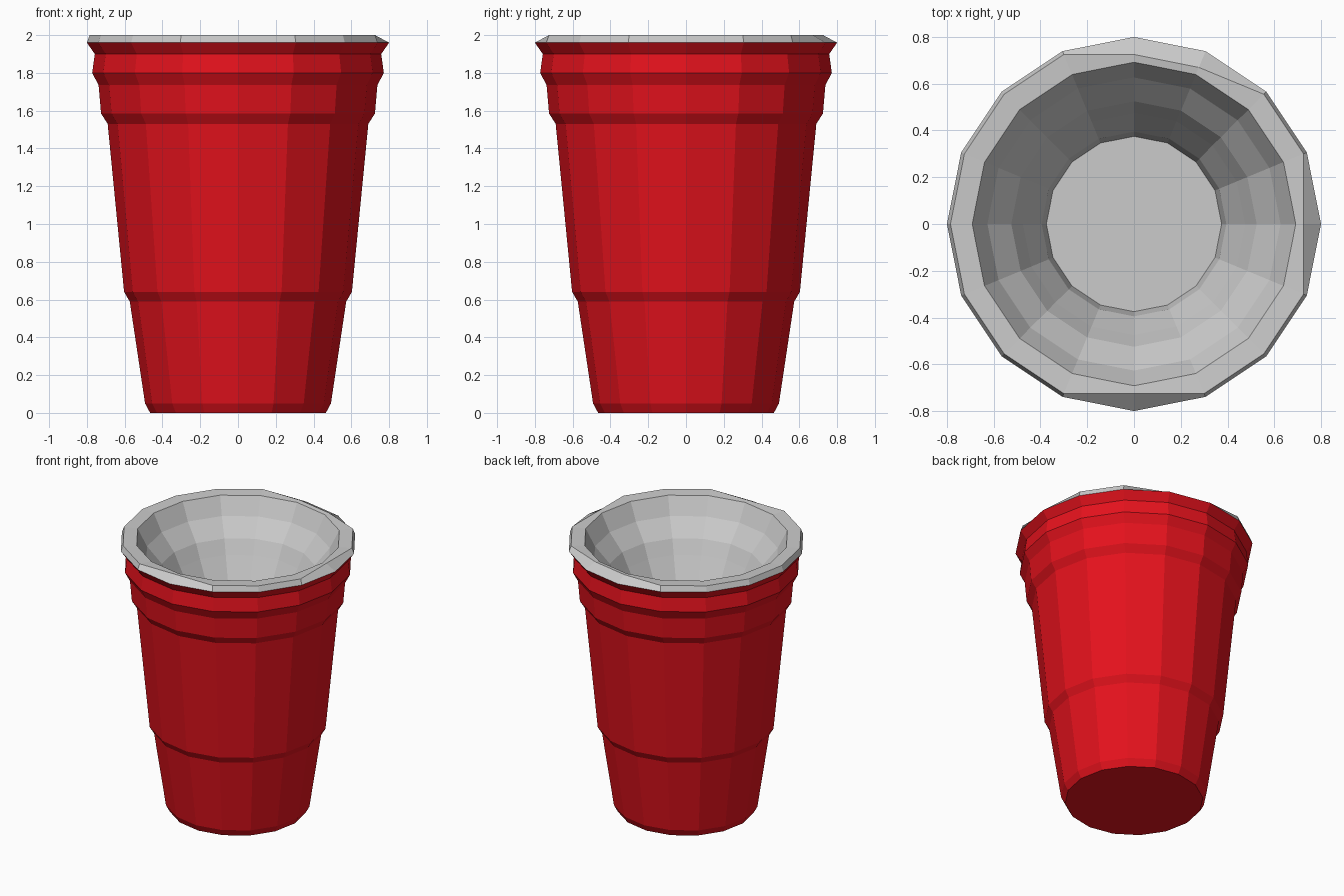
import bpy, bmesh
from math import cos, sin, tau

if "Cube" in bpy.data.objects:
    bpy.data.objects.remove(bpy.data.objects["Cube"])

SIDES = 16


def ring(bm, r, z):
    """One ring of vertices; r is a radius or a list of radii per corner."""
    rs = r if isinstance(r, list) else [r] * SIDES
    return [bm.verts.new((rs[i] * cos(tau * i / SIDES), rs[i] * sin(tau * i / SIDES), z))
            for i in range(SIDES)]


def lathe(name, profile, floor_up, inward=False):
    """Flat-faced surface of revolution, closed by a disc at its first ring."""
    bm = bmesh.new()
    rings = [ring(bm, r, z) for r, z in profile]
    bm.faces.new(rings[0] if floor_up else rings[0][::-1])
    for a, b in zip(rings, rings[1:]):
        for i in range(SIDES):
            j = (i + 1) % SIDES
            quad = [a[i], a[j], b[j], b[i]]
            bm.faces.new(quad[::-1] if inward else quad)
    mesh = bpy.data.meshes.new(name)
    bm.to_mesh(mesh)
    bm.free()
    obj = bpy.data.objects.new(name, mesh)
    bpy.context.collection.objects.link(obj)
    return obj


# Red outer wall with stepped grip bands
outer = lathe("outer_wall", [
    (0.465, 0), (0.492, 0.05), (0.573, 0.59), (0.603, 0.64), (0.69, 1.53),
    (0.725, 1.585), (0.738, 1.735), (0.772, 1.80), (0.758, 1.90), (0.80, 1.96),
], floor_up=False)
red = bpy.data.materials.new("red_plastic")
red.diffuse_color = (0.78, 0.006, 0.012, 1)
red.use_nodes = True
red.node_tree.nodes["Principled BSDF"].inputs["Base Color"].default_value = red.diffuse_color
outer.data.materials.append(red)

# Grey lining with an uneven rolled lip: some corners are pinched inward
lip = [0.725 if i in (0, 3, 4, 12) else 0.785 for i in range(SIDES)]
lathe("inner_lining", [
    (0.375, 1.40), (0.395, 1.50), (0.475, 1.65), (0.525, 1.75), (0.627, 1.87),
    (0.692, 1.995),
    (lip, 2.0), (0.80, 1.96),
], floor_up=True, inward=True)
